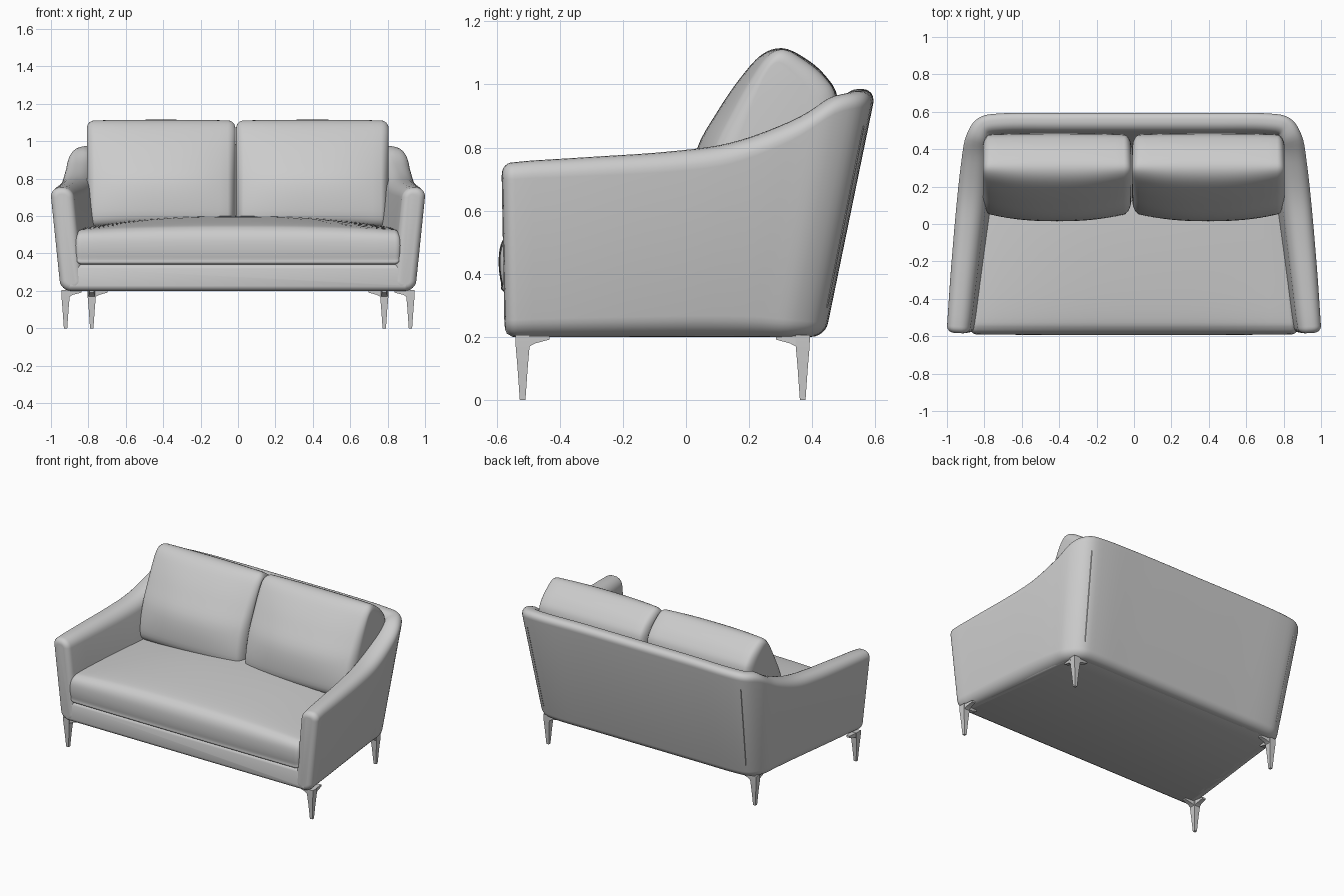
import bpy, bmesh, math
from mathutils import Vector

cube = bpy.data.objects.get("Cube")
if cube:
    bpy.data.objects.remove(cube, do_unlink=True)

fabric = bpy.data.materials.new("grey fabric")
fabric.use_nodes = True
GREY = (0.6, 0.6, 0.6, 1)
fabric.diffuse_color = GREY
fabric.node_tree.nodes["Principled BSDF"].inputs["Base Color"].default_value = GREY


def spline(pts, n, closed=False):
    """Smooth Catmull-Rom resampling with n steps per span."""
    pts = [Vector(p) for p in pts]
    count = len(pts)
    pick = (lambda i: pts[i % count]) if closed else (lambda i: pts[max(0, min(count - 1, i))])
    out = []
    for i in range(count if closed else count - 1):
        a, b, c, d = (pick(i + k) for k in (-1, 0, 1, 2))
        for k in range(n):
            t = k / n
            out.append(0.5 * (2 * b + (c - a) * t + (2 * a - 5 * b + 4 * c - d) * t ** 2
                              + (3 * b - a - 3 * c + d) * t ** 3))
    return out if closed else out + [pts[-1]]


def loft(name, rings, caps=(True, True), mirror=False, angle=40):
    """Skin a list of equal closed rings."""
    bm = bmesh.new()
    rows = [[bm.verts.new(p) for p in ring] for ring in rings]
    n = len(rows[0])
    for a, b in zip(rows, rows[1:]):
        for i in range(n):
            j = (i + 1) % n
            bm.faces.new((a[i], a[j], b[j], b[i]))
    for row, cap in zip((rows[0], rows[-1]), caps):
        if cap:
            bm.faces.new(row)
    bmesh.ops.recalc_face_normals(bm, faces=bm.faces)
    mesh = bpy.data.meshes.new(name)
    bm.to_mesh(mesh)
    bm.free()
    mesh.materials.append(fabric)
    obj = bpy.data.objects.new(name, mesh)
    bpy.context.collection.objects.link(obj)
    if mirror:
        mod = obj.modifiers.new("mirror", 'MIRROR')
        mod.use_clip = True
    bpy.ops.object.select_all(action='DESELECT')
    obj.select_set(True)
    bpy.context.view_layer.objects.active = obj
    bpy.ops.object.shade_smooth_by_angle(angle=math.radians(angle))


def round_rect(w, h, r, inset=0, steps=6):
    """Rounded rectangle from (0, 0) to (w, h), pulled in by inset."""
    out = []
    ri = max(r - inset, 0.004)
    for cx, cy, start in ((w - r, h - r, 0), (r, h - r, 90), (r, r, 180), (w - r, r, 270)):
        for k in range(steps + 1):
            a = math.radians(start + 90 * k / steps)
            out.append((cx + ri * math.cos(a), cy + ri * math.sin(a)))
    return out


# Back and arms: one leaning wall swept from the centre back to the arm front.
# Columns: top x, top y, top height, thickness, then bottom x, bottom y
TOP = [(0, .602, .985, .1), (.4, .602, .985, .1), (.7, .6, .98, .1), (.835, .575, .975, .105), (.902, .48, .957, .12),
       (.93, .34, .882, .145), (.953, .15, .815, .155), (.971, -.05, .787, .15), (.99, -.3, .77, .14), (1.007, -.58, .753, .125)]
FLOOR = [(0, .44), (.4, .44), (.66, .44), (.775, .42), (.84, .34),
         (.86, .23), (.88, .07), (.9, -.1), (.925, -.32), (.95, -.57)]
tops, floors = spline(TOP, 5), spline(FLOOR, 5)
BASE = .2


def wall_ring(i, inset=0, shift=0):
    a, b = tops[max(i - 1, 0)], tops[min(i + 1, len(tops) - 1)]
    along = Vector((b[0] - a[0], b[1] - a[1], 0)).normalized()
    inward = Vector((along.y, -along.x, 0))
    x, y, height, thick = tops[i]
    low, high = Vector((*floors[i], BASE)), Vector((x, y, height))
    ring = []
    for u, v in round_rect(thick, height - BASE, .43 * thick, inset):
        ring.append(low.lerp(high, v / (height - BASE)) + inward * u - along * shift)
    return ring


last = len(tops) - 1
R = .036
rings = [wall_ring(i) for i in range(last - 1)]
for k in range(7):
    a = math.radians(15 * k)
    rings.append(wall_ring(last, R * (1 - math.cos(a)), R * (1 - math.sin(a))))
loft("back_and_arms", rings, caps=(False, True), mirror=True)

# Seams where the back panel meets the side panels
seam_at = 14
seam = []
for k in range(9):
    t = .12 + .74 * k / 8
    p = Vector((*floors[seam_at], BASE)).lerp(Vector(tops[seam_at][:3]), t)
    seam.append([p + Vector((dx, dy, 0)) for dx, dy in ((-.004, -.003), (.004, -.003), (.002, .002), (-.002, .002))])
loft("back_seam", seam, mirror=True)

# Base platform with rounded front edge, narrowing to the back
platform = []
for y, half, inset in ((-.574, .92, .024), (-.568, .92, .01), (-.55, .92, 0), (.3, .826, 0), (.39, .77, 0), (.42, .73, .01)):
    platform.append([(u - half, y, v + BASE) for u, v in round_rect(2 * half, .145, .03, inset)])
loft("base_platform", platform)


def cushion(name, centre, edge, x0, x1, r, depth, taper=0):
    """Side profile swept across x; the ends blend to the edge profile and round off."""
    middle, rim = spline(centre, 4, closed=True), spline(edge, 4, closed=True)
    cx, w = (x0 + x1) / 2, (x1 - x0) / 2
    ends = []
    for angle in range(0, 91, 15):
        a = math.radians(angle)
        ends.append((w - r * (1 - math.cos(a)), 1 - math.sin(a)))
    stops = [(-x, i) for x, i in ends] + [((w - r) * k / 8, 0) for k in range(-7, 8)] + ends[::-1]
    rings = []
    for x, inset in stops:
        pts = [m.lerp(e, abs(x / w) ** 2.4) for m, e in zip(middle, rim)]
        ys, zs = [p.x for p in pts], [p.y for p in pts]
        my, mz = (min(ys) + max(ys)) / 2, (min(zs) + max(zs)) / 2
        sy, sz = 1 - 2 * inset * depth / (max(ys) - min(ys)), 1 - 2 * inset * r / (max(zs) - min(zs))
        rings.append([(cx + x * (1 - taper * (p.x + .58)), my + (p.x - my) * sy, mz + (p.y - mz) * sz) for p in pts])
    loft(name, rings, angle=75)


# Seat cushion: soft front lip, crowned in the middle, narrower towards the back
SEAT = [(-.568, .342), (-.586, .37), (-.594, .43), (-.588, .49), (-.56, .532), (-.5, .555), (-.3, .578), (0, .598),
        (.3, .6), (.4, .57), (.42, .45), (.4, .35), (0, .335), (-.4, .335)]
SEAT_EDGE = [(-.565, .342), (-.582, .37), (-.59, .43), (-.583, .485), (-.555, .515), (-.5, .527), (-.3, .535), (0, .54),
             (.3, .54), (.4, .52), (.42, .45), (.4, .35), (0, .335), (-.4, .335)]
cushion("seat_cushion", SEAT, SEAT_EDGE, -.868, .868, .03, .02, taper=.11)

# Two leaning back cushions: plump in the middle, slimmer and squarer at the ends
BACK = [(.03, .57), (.015, .66), (.035, .797), (.1, .915), (.168, 1.015), (.238, 1.093), (.305, 1.115), (.375, 1.085),
        (.44, 1.03), (.482, .95), (.47, .78), (.4, .58), (.3, .53), (.12, .53)]
BACK_EDGE = [(.07, .56), (.065, .65), (.1, .785), (.155, .905), (.21, 1.01), (.26, 1.085), (.31, 1.11), (.375, 1.075),
             (.44, 1.02), (.475, .95), (.46, .79), (.4, .59), (.3, .535), (.14, .535)]
for name, x0, x1 in (("right_back_cushion", -.808, -.014), ("left_back_cushion", -.01, .805)):
    cushion(name, BACK, BACK_EDGE, x0, x1, .04, .07)


# Legs: tapered post with two bracket arms under the base
def square(x, y, z, h):
    return [(x + sx * h, y + sy * h, z) for sx, sy in ((-1, -1), (1, -1), (1, 1), (-1, 1))]


for name, x, y, inward_y in (("front", .922, -.518, 1), ("back", .782, .37, -1)):
    loft(name + "_legs", [square(x, y, z, h) for z, h in ((0, .009), (.1, .016), (.17, .022), (.205, .023))],
         mirror=True)
    for label, dx, dy in (("side", -1, 0), ("depth", 0, inward_y)):
        arm = []
        for reach, depth, half in ((0, .05, .02), (.025, .032, .018), (.04, .024, .016), (.085, .012, .012)):
            px, py = x + dx * reach, y + dy * reach
            wx, wy = -dy * half, dx * half
            arm.append([(px + s * wx, py + s * wy, z) for s, z in
                        ((-1, .203 - depth), (1, .203 - depth), (1, .203), (-1, .203))])
        loft(f"{name}_leg_{label}_brackets", arm, mirror=True)
